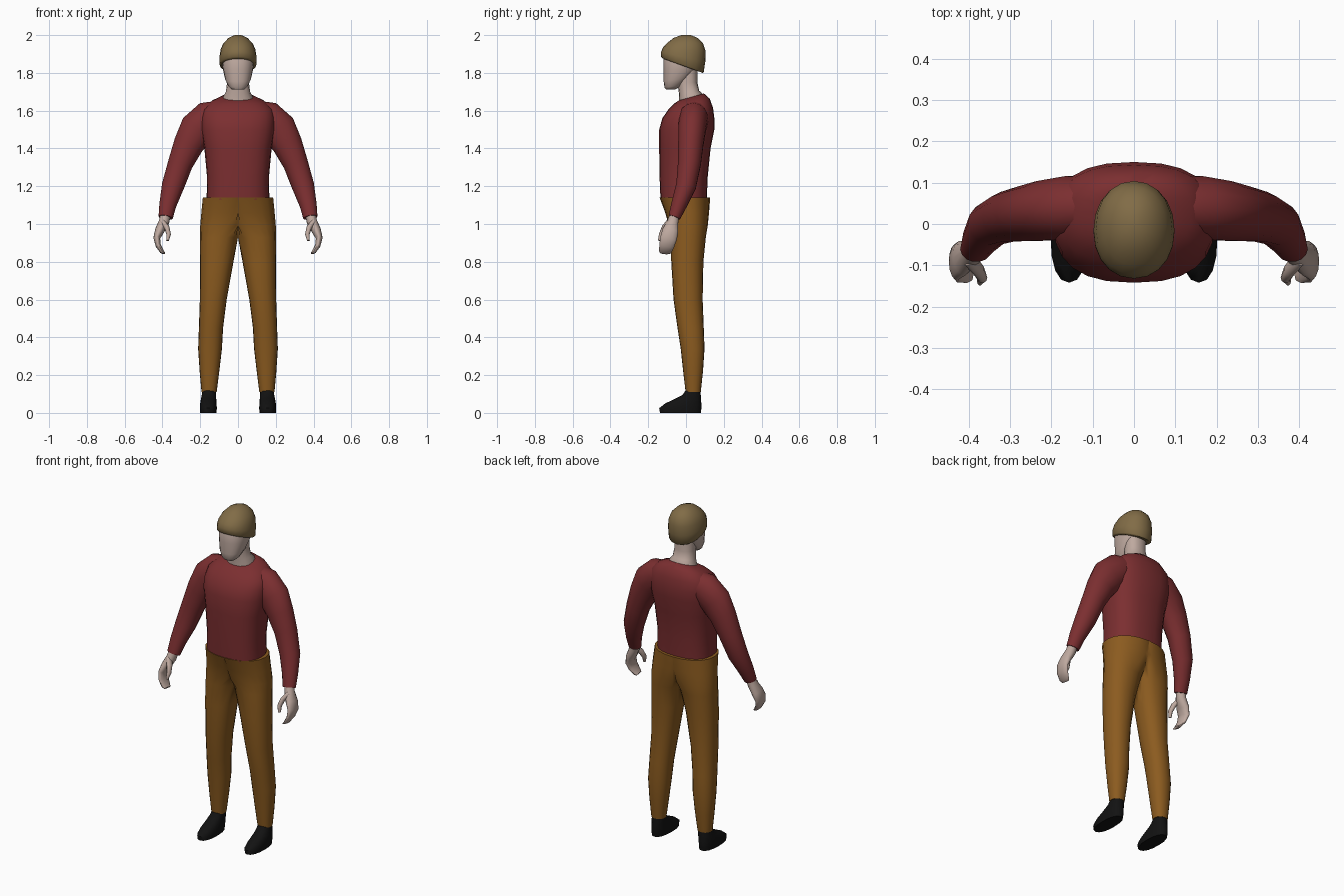
import bpy, bmesh, math
from mathutils import Vector


def material(name, rgb):
    m = bpy.data.materials.new(name)
    m.diffuse_color = (*rgb, 1)
    return m


RED = material("dark_red_knit", (0.20, 0.028, 0.030))
OCHRE = material("ochre_cloth", (0.26, 0.105, 0.014))
SKIN = material("pale_skin", (0.52, 0.40, 0.35))
HAIR = material("sandy_hair", (0.22, 0.15, 0.062))
BLACK = material("black_leather", (0.006, 0.006, 0.006))


def superpoint(i, n, power):
    a = math.tau * i / n
    c, s = math.cos(a), math.sin(a)
    return (math.copysign(abs(c) ** (2 / power), c),
            math.copysign(abs(s) ** (2 / power), s))


def level_rings(rows, n=20, power=2.3):
    """Rows: height, centre x, half width, front y, back y, tilt along y."""
    rings = []
    for z, cx, rx, front, back, tilt in rows:
        cy, ry = (front + back) / 2, (back - front) / 2
        pts = [superpoint(i, n, power) for i in range(n)]
        rings.append([Vector((cx + rx * u, cy + ry * v, z + tilt * ry * v)) for u, v in pts])
    return rings


def path_rings(rows, n=14):
    """Rows: x, y, z, sideways radius, depth radius; rings follow the path."""
    centres = [Vector(r[:3]) for r in rows]
    rings = []
    for k, r in enumerate(rows):
        t = centres[min(k + 1, len(rows) - 1)] - centres[max(k - 1, 0)]
        side = Vector((0, 1, 0)).cross(t).normalized()
        depth = t.cross(side).normalized()
        pts = [superpoint(i, n, 2) for i in range(n)]
        rings.append([centres[k] + side * r[3] * u + depth * r[4] * v for u, v in pts])
    return rings


def loft(name, rings, mat, mirror=False, centre_cut=False):
    bm = bmesh.new()
    loops = [[bm.verts.new(p) for p in ring] for ring in rings]
    n = len(loops[0])
    for a, b in zip(loops, loops[1:]):
        for i in range(n):
            j = (i + 1) % n
            bm.faces.new((a[i], a[j], b[j], b[i]))
    bm.faces.new(loops[0])
    bm.faces.new(loops[-1])
    if centre_cut:  # flatten against the middle and open the inner wall
        for v in bm.verts:
            v.co.x = max(v.co.x, 0)
        wall = [f for f in bm.faces if all(v.co.x < 1e-4 for v in f.verts)]
        bmesh.ops.delete(bm, geom=wall, context='FACES')
        bmesh.ops.remove_doubles(bm, verts=bm.verts, dist=1e-4)
    bmesh.ops.recalc_face_normals(bm, faces=bm.faces)
    me = bpy.data.meshes.new(name)
    bm.to_mesh(me)
    bm.free()
    me.materials.append(mat)
    ob = bpy.data.objects.new(name, me)
    bpy.context.collection.objects.link(ob)
    bpy.ops.object.select_all(action='DESELECT')
    ob.select_set(True)
    bpy.context.view_layer.objects.active = ob
    bpy.ops.object.shade_smooth_by_angle(angle=math.radians(55))
    if mirror:
        m = ob.modifiers.new("mirror", 'MIRROR')
        m.use_clip = True
        m.merge_threshold = 0.0005
    return ob


# Sweater body and sleeves
loft("sweater_body", level_rings([
    (1.13, 0, .166, -.135, .110, 0),
    (1.25, 0, .164, -.140, .115, 0),
    (1.40, 0, .178, -.142, .130, 0),
    (1.50, 0, .195, -.142, .150, 0),
    (1.56, 0, .195, -.125, .150, 0),
    (1.61, 0, .185, -.095, .143, .05),
    (1.65, 0, .140, -.065, .125, .15),
    (1.672, 0, .085, -.040, .095, .28)], n=24, power=2.5), RED)
loft("sleeve", path_rings([
    (.090, .045, 1.580, .075, .070),
    (.150, .040, 1.560, .095, .078),
    (.215, .032, 1.500, .097, .074),
    (.262, .025, 1.420, .080, .068),
    (.305, .018, 1.320, .066, .062),
    (.345, .000, 1.200, .059, .054),
    (.372, -.038, 1.100, .045, .042),
    (.383, -.062, 1.035, .038, .032)]), RED, mirror=True)

# Trousers: one half with a waist, hip and leg, mirrored across the middle
loft("trousers", level_rings([
    (1.14, 0, .186, -.140, .128, 0),
    (1.06, .020, .174, -.110, .122, 0),
    (.99, .060, .140, -.090, .115, 0),
    (.93, .095, .105, -.082, .105, 0),
    (.80, .113, .089, -.078, .092, 0),
    (.60, .131, .071, -.066, .088, 0),
    (.45, .143, .064, -.045, .094, 0),
    (.34, .148, .063, -.028, .098, 0),
    (.22, .151, .052, -.015, .090, 0),
    (.11, .153, .040, -.002, .078, 0)], n=20, power=2.2), OCHRE, mirror=True, centre_cut=True)

# Shoes
loft("shoe", level_rings([
    (0, .157, .043, -.138, .078, 0),
    (.025, .157, .045, -.142, .082, 0),
    (.045, .157, .044, -.110, .082, -.05),
    (.070, .156, .041, -.055, .080, -.1),
    (.095, .154, .038, -.018, .078, 0),
    (.125, .153, .035, .002, .074, 0)], n=16), BLACK, mirror=True)

# Hands: a curled mitt and a thumb
loft("hand", path_rings([
    (.380, -.058, 1.060, .027, .024),
    (.392, -.070, 1.010, .028, .030),
    (.415, -.082, .965, .025, .043),
    (.430, -.092, .925, .018, .045),
    (.422, -.102, .885, .014, .041),
    (.402, -.110, .853, .011, .034),
    (.390, -.112, .845, .006, .026)]), SKIN, mirror=True)
loft("thumb", path_rings([
    (.398, -.085, 1.010, .015, .020),
    (.376, -.112, .980, .014, .018),
    (.367, -.130, .945, .012, .014),
    (.373, -.140, .912, .007, .009)], n=10), SKIN, mirror=True)

# Neck and face
loft("neck", level_rings([
    (1.60, 0, .080, -.035, .090, 0),
    (1.672, 0, .080, -.036, .090, .24),
    (1.70, 0, .064, -.038, .070, .1),
    (1.75, 0, .058, -.045, .060, 0),
    (1.86, 0, .060, -.045, .060, 0)], n=16), SKIN)
loft("face", level_rings([
    (1.712, 0, .034, -.105, -.055, .05),
    (1.728, 0, .050, -.114, -.022, .1),
    (1.765, 0, .068, -.118, .020, .15),
    (1.82, 0, .080, -.118, .060, 0),
    (1.88, 0, .086, -.118, .080, 0),
    (1.95, 0, .065, -.085, .065, 0)], n=20), SKIN)

# Hair cap with a sloping lower edge
loft("hair", level_rings([
    (1.838, 0, .092, -.124, .088, -.36),
    (1.845, 0, .098, -.132, .094, -.36),
    (1.885, 0, .098, -.132, .102, -.22),
    (1.925, 0, .092, -.122, .104, -.08),
    (1.958, 0, .077, -.100, .090, 0),
    (1.985, 0, .050, -.066, .062, 0),
    (2.0, 0, .018, -.025, .025, 0)], n=20, power=2.1), HAIR)
